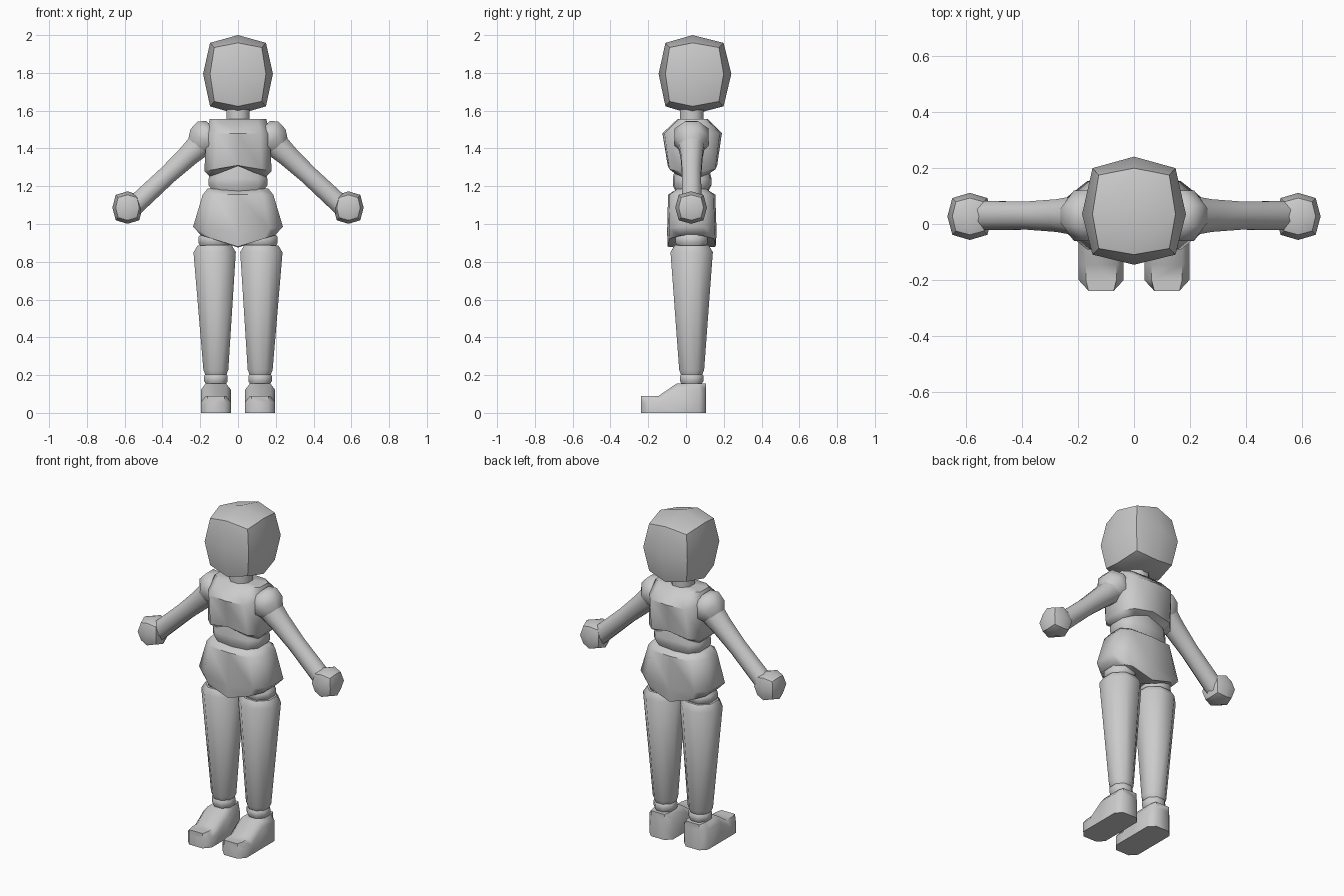
import bpy, bmesh, math
from mathutils import Vector

if "Cube" in bpy.data.objects:
    bpy.data.objects.remove(bpy.data.objects["Cube"])

YC = 0.03  # body centre line in depth


def finish(name, bm, mirror=False):
    bmesh.ops.recalc_face_normals(bm, faces=bm.faces[:])
    me = bpy.data.meshes.new(name)
    bm.to_mesh(me)
    bm.free()
    ob = bpy.data.objects.new(name, me)
    bpy.context.collection.objects.link(ob)
    if mirror:
        ob.modifiers.new("mirror", 'MIRROR').use_mirror_merge = False
    bpy.ops.object.select_all(action='DESELECT')
    ob.select_set(True)
    bpy.context.view_layer.objects.active = ob
    bpy.ops.object.shade_smooth_by_angle(angle=math.radians(50))
    return ob


def skin(bm, rings):
    """Bridge rings of points and close both ends with fans."""
    vr = [[bm.verts.new(p) for p in r] for r in rings]
    n = len(vr[0])
    for a, b in zip(vr, vr[1:]):
        for i in range(n):
            j = (i + 1) % n
            bm.faces.new((a[i], a[j], b[j], b[i]))
    for r in (vr[0], vr[-1]):
        c = bm.verts.new(sum((v.co for v in r), Vector()) / n)
        for i in range(n):
            bm.faces.new((r[i], r[(i + 1) % n], c))


def body_block(name, rings):
    """rings: z, half width, front y, back y, lift of the middle."""
    half = [(0, -1), (.7, -.93), (1, -.5), (1, .5), (.7, .93), (0, 1)]
    sec = half + [(-x, y) for x, y in half[-2:0:-1]]
    bm = bmesh.new()
    skin(bm, [[Vector((x * hx, (f + b) / 2 + y * (b - f) / 2, z + lift * (1 - abs(x))))
               for x, y in sec] for z, hx, f, b, lift in rings])
    return finish(name, bm)


def limb(name, p0, p1, stations, sides=8, mirror=True):
    """stations: fraction along the axis, radius measured to the flats."""
    p0, p1 = Vector(p0), Vector(p1)
    side = Vector((0, 1, 0))
    d = (p1 - p0).normalized()
    up = d.cross(side).normalized()
    k = 1 / math.cos(math.pi / sides)
    ang = [2 * math.pi * (i + .5) / sides for i in range(sides)]
    bm = bmesh.new()
    skin(bm, [[p0.lerp(p1, t) + (side * math.cos(a) + up * math.sin(a)) * r * k for a in ang]
              for t, r in stations])
    return finish(name, bm, mirror)


def cube_ball(name, centre, lo, hi, edge, corner, mirror=False):
    """Cube divided once and rounded; lo and hi are the extents each way."""
    bm = bmesh.new()
    bmesh.ops.create_cube(bm, size=2)
    bmesh.ops.subdivide_edges(bm, edges=bm.edges[:], cuts=1, use_grid_fill=True)
    for v in bm.verts:
        k = (1, 1, edge, corner)[sum(abs(c) > .5 for c in v.co)]
        v.co = Vector([centre[i] + k * c * (hi[i] if c > 0 else lo[i])
                       for i, c in enumerate(v.co)])
    return finish(name, bm, mirror)


# Head and neck
cube_ball("head", (0, .035, 1.795), (.185, .18, .215), (.185, .205, .205), .8, .68)
limb("neck", (0, YC, 1.5), (0, YC, 1.66), [(0, .062), (1, .062)], mirror=False)

# Torso
body_block("chest", [(1.555, .15, -.045, .115, 0), (1.48, .168, -.125, .19, 0),
                     (1.28, .178, -.097, .165, .03), (1.245, .145, -.06, .125, .065)])
body_block("waist", [(1.34, .12, -.05, .11, 0), (1.24, .155, -.07, .135, 0),
                     (1.205, .155, -.07, .135, 0), (1.15, .12, -.045, .105, 0)])
body_block("pelvis", [(1.188, .16, -.055, .115, -.012), (1.155, .187, -.095, .155, 0),
                      (.985, .238, -.1, .162, -.03), (.94, .195, -.097, .157, -.06),
                      (.93, .12, -.05, .11, -.055)])

# Arms
limb("shoulder", (-.125, YC, 1.505), (-.22, YC, 1.405),
     [(0, .06), (.25, .09), (.65, .09), (1, .06)])
limb("arm", (-.19, YC, 1.43), (-.555, YC, 1.09),
     [(0, .07), (.2, .058), (.5, .05), (1, .052)])
cube_ball("hand", (-.585, .027, 1.087), (.08, .084, .086), (.08, .084, .086), .78, .62, True)

# Legs
limb("hip_joint", (-.125, YC, .96), (-.125, YC, .86),
     [(0, .06), (.3, .085), (.6, .085), (1, .06)])
limb("leg", (-.124, YC, .888), (-.117, YC, .2),
     [(0, .09), (.055, .112), (.96, .066), (1, .055)])
limb("ankle", (-.117, YC, .22), (-.117, YC, .14),
     [(0, .045), (.3, .062), (.65, .062), (1, .045)])

# Feet: one outline raised to a sloping top with bevelled sides
right = [(.045, -.238), (.08, -.2), (.08, -.145), (.08, -.05), (.08, .07), (.045, .105)]
outline = right + [(-x, y) for x, y in reversed(right)]


def top(y):
    return .09 + .065 * min(1, max(0, (y + .145) / .095))


bm = bmesh.new()
levels = [[bm.verts.new((-.117 + x * (.68 if s == 2 and abs(x) > .05 else 1), y,
                         (0, top(y) - .033, top(y))[s])) for x, y in outline]
          for s in range(3)]
n = len(outline)
for a, b in zip(levels, levels[1:]):
    for i in range(n):
        j = (i + 1) % n
        bm.faces.new((a[i], a[j], b[j], b[i]))
for lv in (levels[0], levels[2]):
    for i in range(n // 2 - 1):
        bm.faces.new((lv[i], lv[i + 1], lv[n - 2 - i], lv[n - 1 - i]))
finish("foot", bm, True)
